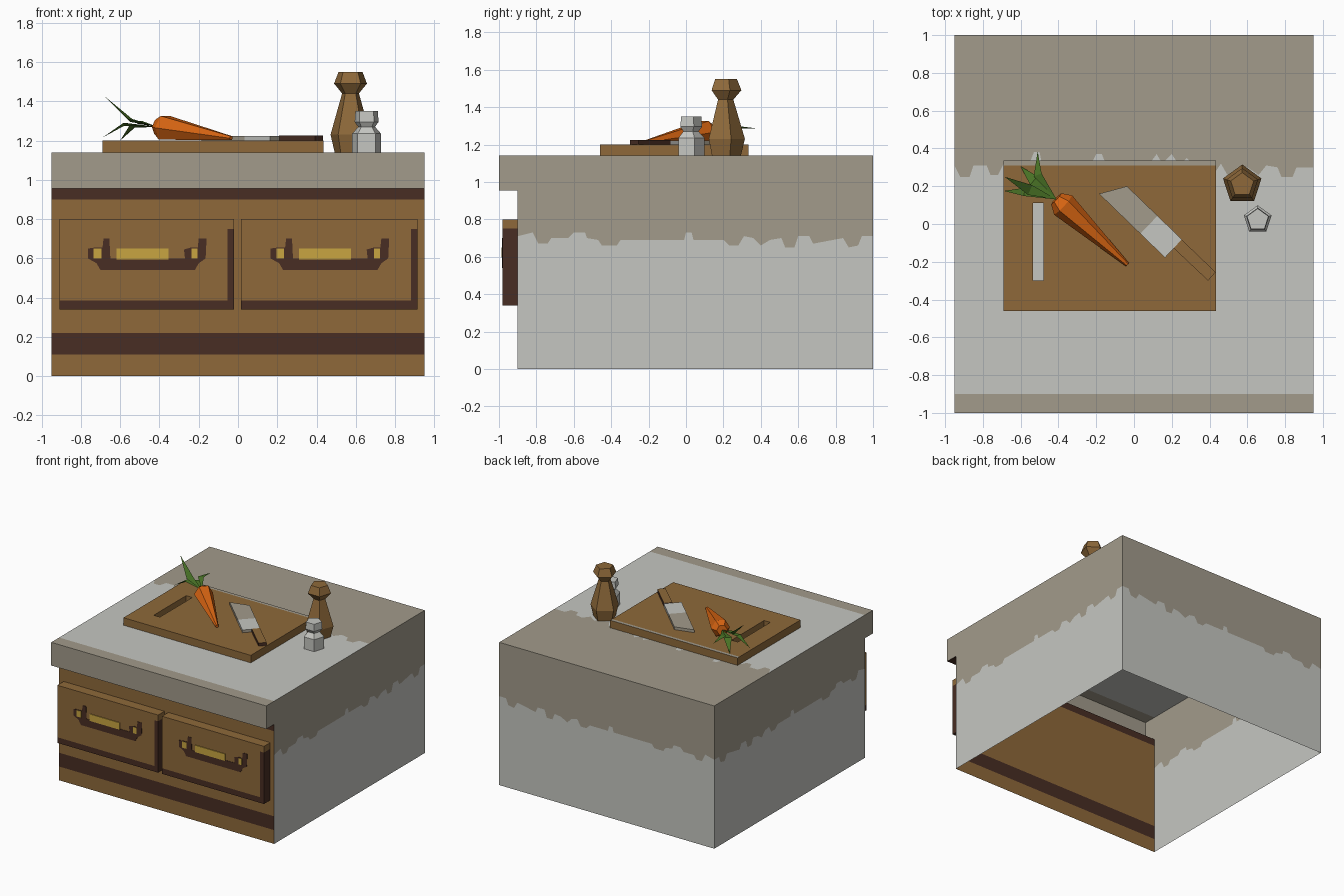
import bpy, bmesh, math
from mathutils import Vector, Matrix

if "Cube" in bpy.data.objects:
    bpy.data.objects.remove(bpy.data.objects["Cube"])


def material(name, rgb):
    lin = [(c / 255 / 12.92) if c < 11 else ((c / 255 + 0.055) / 1.055) ** 2.4 for c in rgb]
    m = bpy.data.materials.new(name)
    m.diffuse_color = (*lin, 1)
    m.use_nodes = True
    m.node_tree.nodes["Principled BSDF"].inputs["Base Color"].default_value = m.diffuse_color
    return m


MATS = [material(*a) for a in (
    ("light_grey", (197, 198, 193)), ("taupe", (162, 155, 139)), ("wood_brown", (142, 105, 58)),
    ("dark_brown", (72, 45, 35)), ("gold", (200, 165, 65)), ("carrot_orange", (217, 101, 18)),
    ("leaf_green", (74, 116, 38)))]
GREY, TAUPE, WOOD, DARK, GOLD, ORANGE, GREEN = range(7)


def finish(name, bm, normals=True):
    bmesh.ops.remove_doubles(bm, verts=bm.verts, dist=1e-5)
    if normals:
        bmesh.ops.recalc_face_normals(bm, faces=bm.faces)
    me = bpy.data.meshes.new(name)
    # keep only the materials this part uses
    used = sorted({f.material_index for f in bm.faces})
    for f in bm.faces:
        f.material_index = used.index(f.material_index)
    bm.to_mesh(me)
    bm.free()
    for i in used:
        me.materials.append(MATS[i])
    ob = bpy.data.objects.new(name, me)
    bpy.context.collection.objects.link(ob)
    return ob


def face(bm, pts, mat):
    f = bm.faces.new([bm.verts.new(p) for p in pts])
    f.material_index = mat
    return f


def prism(bm, poly, offset, mat, side=None, base=False):
    """Extrude a flat polygon by offset; the base is normally left open."""
    off = Vector(offset)
    a = [Vector(p) for p in poly]
    b = [p + off for p in a]
    face(bm, b, mat)
    if base:
        face(bm, a, mat)
    for i in range(len(a)):
        j = (i + 1) % len(a)
        face(bm, [a[i], a[j], b[j], b[i]], mat if side is None else side)


def cut(bm, co, no):
    bmesh.ops.remove_doubles(bm, verts=bm.verts, dist=1e-5)
    bmesh.ops.bisect_plane(bm, geom=bm.verts[:] + bm.edges[:] + bm.faces[:],
                           plane_co=co, plane_no=no)


def lathe(name, profile, sides, matrix, mat, start=math.pi / 2, bottom=False):
    """Low-poly turned part from (radius, height) pairs."""
    bm = bmesh.new()
    rings = [[matrix @ Vector((r * math.cos(start + k * math.tau / sides),
                               r * math.sin(start + k * math.tau / sides), h))
              for k in range(sides)] for r, h in profile]
    for a, b in zip(rings, rings[1:]):
        for k in range(sides):
            n = (k + 1) % sides
            face(bm, [a[k], a[n], b[n], b[k]], mat)
    face(bm, rings[-1], mat)
    if bottom:
        face(bm, rings[0][::-1], mat)
    return finish(name, bm)


# Cabinet shell: open below, with dripping two-tone walls
W, F, B, O, H, L = 0.95, -0.9, 1.0, -1.0, 1.14, 0.955
wall_drips = [(-.9, .71), (-.82, .73), (-.79, .67), (-.74, .67), (-.72, .70), (-.63, .70), (-.6, .73),
              (-.54, .73), (-.53, .70), (-.47, .69), (-.45, .66), (-.37, .66), (-.35, .69), (-.01, .69),
              (0, .73), (.03, .73), (.04, .69), (.2, .69), (.23, .66), (.28, .66), (.31, .71), (.36, .70),
              (.4, .66), (.45, .69), (.51, .70), (.53, .65), (.58, .65), (.6, .71), (.66, .71), (.68, .67),
              (.84, .70), (.87, .65), (.92, .66), (.94, .71), (1, .71)]
bm = bmesh.new()
for x in (-W, W):
    edge = [(x, y, z) for y, z in wall_drips]
    face(bm, [(x, F, 0), (x, B, 0)] + edge[::-1], GREY)
    face(bm, edge + [(x, B, H), (x, O, H), (x, O, L), (x, F, L)], TAUPE)
edge = [((y - 0.05), B, z) for y, z in wall_drips]
face(bm, [(-W, B, 0), (W, B, 0)] + edge[::-1], GREY)
face(bm, edge + [(W, B, H), (-W, B, H)], TAUPE)
# Front panel bands, overhang
for z0, z1, m in ((0, .11, WOOD), (.11, .22, DARK), (.22, .9, WOOD), (.9, L, DARK)):
    face(bm, [(-W, F, z0), (W, F, z0), (W, F, z1), (-W, F, z1)], m)
face(bm, [(-W, F, L), (W, F, L), (W, O, L), (-W, O, L)], DARK)
face(bm, [(-W, O, L), (W, O, L), (W, O, H), (-W, O, H)], TAUPE)
# Countertop
top_drips = [(-.95, .31), (-.92, .25), (-.87, .25), (-.85, .31), (-.78, .31), (-.76, .26), (-.72, .26),
             (-.69, .32), (-.55, .33), (-.53, .38), (-.5, .38), (-.49, .33), (-.22, .33), (-.2, .37),
             (-.17, .37), (-.15, .32), (.09, .33), (.12, .37), (.15, .32), (.2, .37), (.24, .31), (.28, .35),
             (.32, .30), (.39, .32), (.42, .26), (.46, .32), (.5, .25), (.6, .30), (.66, .26), (.7, .31),
             (.76, .30), (.78, .25), (.84, .25), (.86, .30), (.95, .30)]
edge = [(x, y, H) for x, y in top_drips]
face(bm, edge + [(W, B, H), (-W, B, H)], TAUPE)
face(bm, [(-W, F, H), (W, F, H)] + edge[::-1], GREY)
face(bm, [(-W, O, H), (W, O, H), (W, F, H), (-W, F, H)], TAUPE)
finish("cabinet_body", bm)

# Drawers with a dark lower and right border, plus painted handles
handle_dark = [(-.765, .65), (-.765, .6), (-.72, .575), (-.7, .54), (-.22, .54), (-.2, .575), (-.165, .6),
               (-.16, .7), (-.2, .7), (-.205, .655), (-.24, .655), (-.275, .645), (-.27, .6), (-.65, .6),
               (-.655, .7), (-.685, .7), (-.69, .655), (-.73, .655)]
gold_bars = [(-.62, -.355, .595, .65), (-.735, -.695, .6, .65), (-.237, -.207, .6, .65)]
for side, x0, x1, dx in (("left", -.91, -.02, 0), ("right", .015, .915, .93)):
    bm = bmesh.new()
    prism(bm, [(x0, F, .34), (x1, F, .34), (x1, F, .8), (x0, F, .8)], (0, -.08, 0), WOOD)
    cut(bm, (0, 0, .385), (0, 0, 1))
    cut(bm, (0, 0, .75), (0, 0, 1))
    cut(bm, (x1 - .033, 0, 0), (1, 0, 0))
    for f in bm.faces:
        c = f.calc_center_median()
        if c.z < .385 or (c.x > x1 - .033 and c.z < .75):
            f.material_index = DARK
    finish(side + "_drawer", bm)
    bm = bmesh.new()
    prism(bm, [(x + dx, -.98, z) for x, z in handle_dark], (0, -.003, 0), DARK)
    finish(side + "_handle_outline", bm)
    bm = bmesh.new()
    for a, b, z0, z1 in gold_bars:
        prism(bm, [(a + dx, -.98, z0), (b + dx, -.98, z0), (b + dx, -.98, z1), (a + dx, -.98, z1)],
              (0, -.006, 0), GOLD)
    finish(side + "_handle_gold", bm)


# Cutting board with a through slot
def rect(x0, x1, y0, y1, z):
    return [(x0, y0, z), (x1, y0, z), (x1, y1, z), (x0, y1, z)]


bm = bmesh.new()
BT = 1.2
ot, ob_ = (rect(-.69, .435, -.46, .335, z) for z in (BT, H))
it, ib = (rect(-.535, -.48, -.3, .11, z) for z in (BT, H))
for i in range(4):
    j = (i + 1) % 4
    face(bm, [ot[i], ot[j], it[j], it[i]], WOOD)
    face(bm, [ob_[i], ob_[j], ot[j], ot[i]], WOOD)
    face(bm, [it[i], it[j], ib[j], ib[i]], WOOD)
cut(bm, (0, .31, 0), (0, 1, 0))
for f in bm.faces:
    c = f.calc_center_median()
    if c.y > .31 and c.z > BT - .001:
        f.material_index = TAUPE
finish("cutting_board", bm)

# Cleaver
bm = bmesh.new()
prism(bm, [(-.185, .16, BT), (.164, -.178, BT), (.254, -.082, BT), (-.037, .2, BT)], (0, 0, .022), GREY)
along = Vector((.72, -.69, 0))
for t in (.06, .24, .28):
    cut(bm, along * t, along)
for f in bm.faces:
    t = f.calc_center_median().dot(along)
    if t < .06 or .24 < t < .28:
        f.material_index = TAUPE
finish("cleaver_blade", bm)
bm = bmesh.new()
prism(bm, [(.21, -.128, BT), (.392, -.3, BT), (.432, -.255, BT), (.252, -.082, BT)], (0, 0, .025), WOOD, DARK)
finish("cleaver_handle", bm)

# Pepper mill and salt shaker
lathe("pepper_mill", [(.085, 0), (.107, .09), (.045, .3), (.088, .35), (.064, .41)], 5,
      Matrix.Translation((.573, .208, H)), WOOD)
lathe("salt_shaker", [(.077, 0), (.077, .095), (.045, .13), (.064, .155), (.06, .21)], 5,
      Matrix.Translation((.655, .022, H)), GREY)

# Carrot root
crown, tip = Vector((-.375, .1, 1.265)), Vector((-.035, -.215, 1.212))
axis = tip - crown
mat = Matrix.Translation(crown) @ axis.to_track_quat('Z', 'Y').to_matrix().to_4x4()
lathe("carrot_root", [(.04, -.05), (.07, 0), (.012, axis.length)], 6, mat, ORANGE, 0, True)

# Carrot leaves: three-sided tapered spindles
bm = bmesh.new()
base = Vector((-.41, .13, 1.27))
for mid, end, w in (((-.55, .18, 1.31), (-.685, .25, 1.43), .028),
                    ((-.58, .17, 1.29), (-.69, .175, 1.215), .022),
                    ((-.51, .26, 1.30), (-.51, .385, 1.285), .022),
                    ((-.53, .23, 1.28), (-.6, .305, 1.2), .03)):
    mid, end = Vector(mid), Vector(end)
    s = (end - base).cross(Vector((0, 0, 1))).normalized() * w
    ring = [mid - s, mid + s, mid - Vector((0, 0, .015))]
    for i in range(3):
        for p in (base, end):
            face(bm, [ring[i], ring[(i + 1) % 3], p], GREEN)
finish("carrot_leaves", bm)
